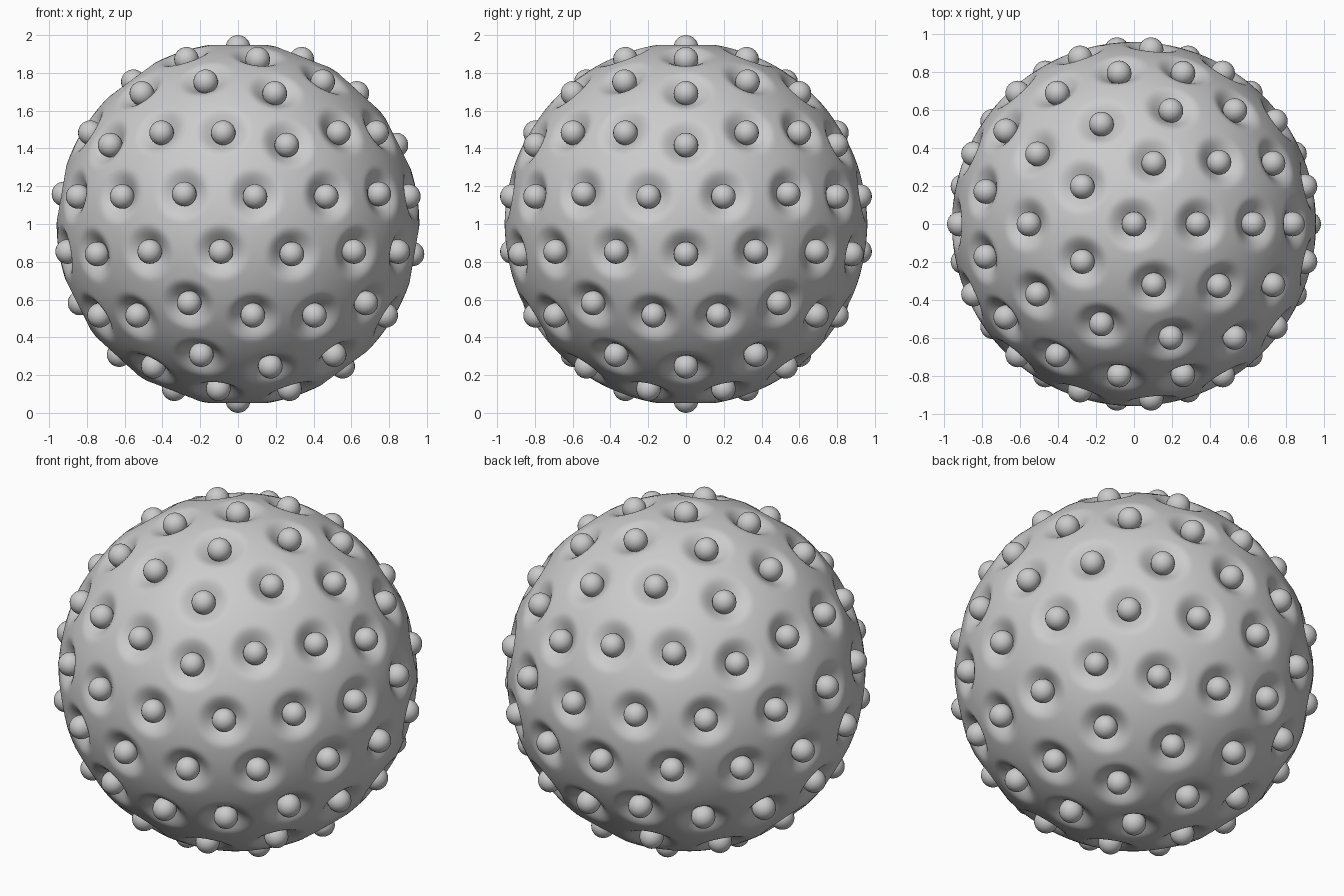
import bpy, bmesh, math
from mathutils import Vector

if "Cube" in bpy.data.objects:
    bpy.data.objects.remove(bpy.data.objects["Cube"])

CENTRE = Vector((0, 0, 1))
BODY_R, BALL_R, BALL_DIST = 0.96, 0.065, 0.935
DIMPLE_R, DIMPLE_D = 0.155, 0.08


def polar(lat, az):
    a, b = math.radians(lat), math.radians(az)
    return Vector((math.cos(a) * math.cos(b), math.cos(a) * math.sin(b), math.sin(a)))


def arc(a, b, t):
    w = a.angle(b)
    return (a * math.sin((1 - t) * w) + b * math.sin(t * w)) / math.sin(w)


# Ball directions: icosahedron with every edge split in three, plus face centres
LAT = math.degrees(math.atan(0.5))
top, bottom = Vector((0, 0, 1)), Vector((0, 0, -1))
up = [polar(LAT, 72 * k) for k in range(5)]
low = [polar(-LAT, 72 * k + 36) for k in range(5)]
faces = []
for k in range(5):
    n = (k + 1) % 5
    faces += [(top, up[k], up[n]), (low[k], up[k], up[n]),
              (up[n], low[k], low[n]), (bottom, low[k], low[n])]
dirs = []


def add(d):
    if all((d - e).length > 0.01 for e in dirs):
        dirs.append(d)


for a, b, c in faces:
    for p, q in ((a, b), (b, c), (c, a)):
        for t in (0, 1 / 3, 2 / 3):
            add(p if t == 0 else arc(p, q, t))
    add(arc(arc(a, b, 2 / 3), arc(a, c, 2 / 3), 0.5))


def finish(bm, name):
    for f in bm.faces:
        f.smooth = True
    me = bpy.data.meshes.new(name)
    bm.to_mesh(me)
    bm.free()
    ob = bpy.data.objects.new(name, me)
    bpy.context.collection.objects.link(ob)
    return ob


# Body: sphere with a soft dimple under each ball
bm = bmesh.new()
bmesh.ops.create_icosphere(bm, subdivisions=7, radius=1)
for v in bm.verts:
    d = v.co.normalized()
    near = max(d.dot(e) for e in dirs)
    t = min(1, math.acos(min(1, near)) * BODY_R / DIMPLE_R)
    v.co = CENTRE + d * (BODY_R - DIMPLE_D * (1 - t * t * (3 - 2 * t)))
finish(bm, "dimpled_body")

# Balls seated in the dimples
bm = bmesh.new()
for d in dirs:
    res = bmesh.ops.create_uvsphere(bm, u_segments=24, v_segments=16, radius=BALL_R)
    bmesh.ops.translate(bm, verts=res["verts"], vec=CENTRE + d * BALL_DIST)
finish(bm, "balls")
